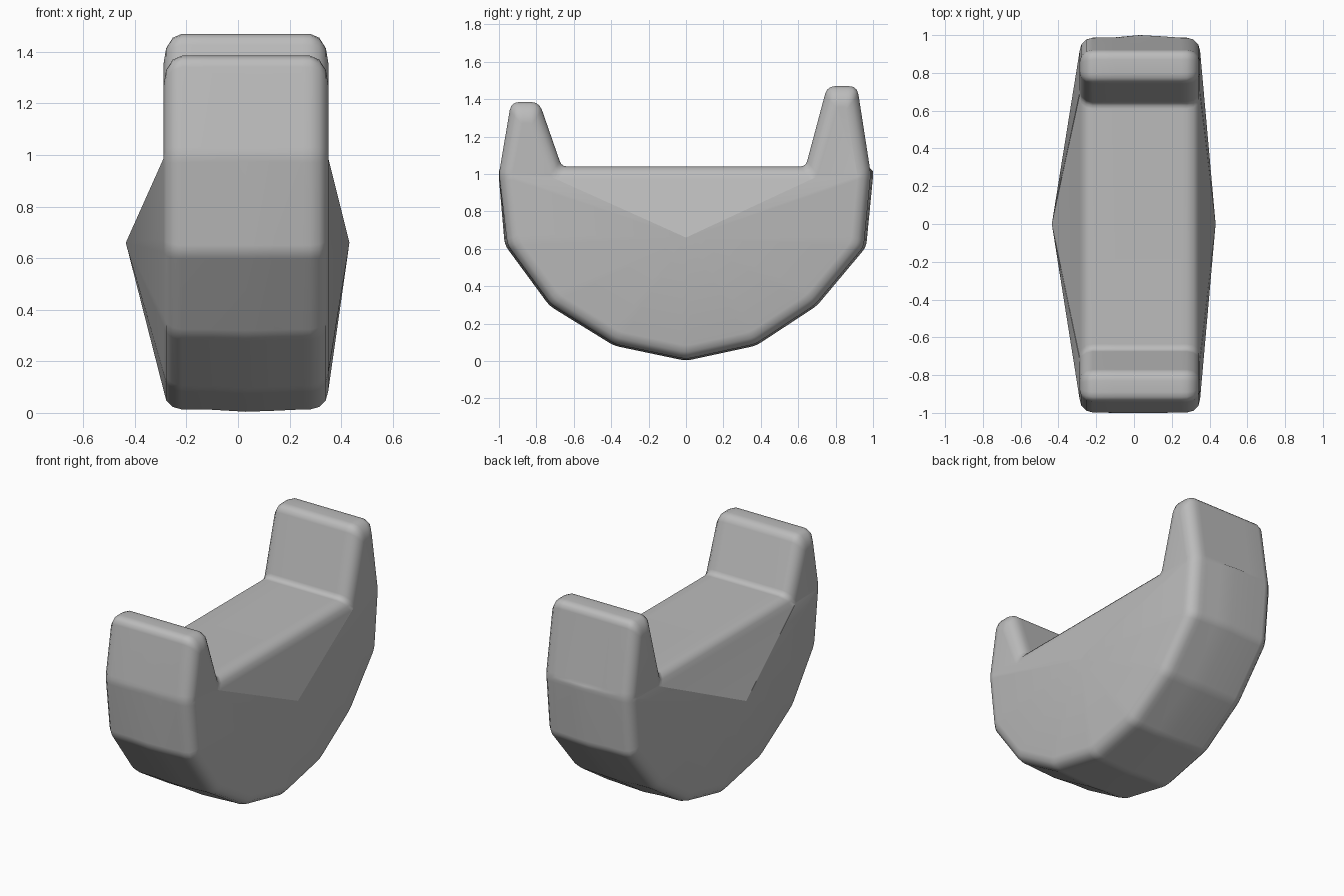
import bpy, bmesh, math
from mathutils import Vector

cube = bpy.data.objects.get("Cube")
if cube:
    bpy.data.objects.remove(cube)

# Side profile (y, z): front horn, deck, rear horn, then the faceted hull
PROFILE = [(-1, 1), (-0.935, 1.385), (-0.785, 1.385), (-0.665, 1.04), (0.64, 1.04),
           (0.755, 1.47), (0.915, 1.47), (0.988, 1), (0.95, 0.61), (0.69, 0.3),
           (0.37, 0.09), (0, 0.01), (-0.38, 0.09), (-0.72, 0.3), (-0.955, 0.62)]
HORN_TIPS = (1, 2, 5, 6)
LEFT, RIGHT, RADIUS, CENTRE = 0.35, -0.288, 0.07, Vector((0, 0.66))
STEPS = 3


def inset_profile(depth):
    """Move every profile edge inward by depth and return the mitred corners."""
    pts = [Vector(p) for p in PROFILE]
    result = []
    for i, p in enumerate(pts):
        a = (p - pts[i - 1]).normalized()
        b = (pts[(i + 1) % len(pts)] - p).normalized()
        na, nb = Vector((a.y, -a.x)), Vector((b.y, -b.x))
        q = p + (na + nb) * depth / (1 + na.dot(nb))
        if i in HORN_TIPS:
            q.y -= depth * 0.6
        result.append(q)
    return result


def rounded(pts, depth):
    """Soften each corner with a short curve."""
    result = []
    for i, p in enumerate(pts):
        size = 0.045 - 0.45 * depth if i in HORN_TIPS else 0.03
        a = p + (pts[i - 1] - p).normalized() * size
        b = p + (pts[(i + 1) % len(pts)] - p).normalized() * size
        for k in range(STEPS + 1):
            t = k / STEPS
            result.append(a * (1 - t) ** 2 + p * 2 * t * (1 - t) + b * t * t)
    return result


# Cross sections from right to left: rounded rim, slight crown, rounded rim
sections = []
for k in range(4):
    a = k * math.pi / 6
    sections.append((RIGHT + RADIUS * (1 - math.cos(a)), RADIUS * (1 - math.sin(a)), 1))
sections += [(-0.1, 0, 1.002), (0.03, 0, 1.014), (0.14, 0, 1.008), (0.25, 0, 1)]
for k in range(3, -1, -1):
    a = k * math.pi / 6
    sections.append((LEFT - RADIUS * (1 - math.cos(a)), RADIUS * (1 - math.sin(a)), 1))

bm = bmesh.new()
rings = []
for x, depth, crown in sections:
    ring = []
    for p in rounded(inset_profile(depth), depth):
        if p.y < 1.02:
            p = CENTRE + (p - CENTRE) * crown
        ring.append(bm.verts.new((x, max(p.x, -1), p.y)))
    rings.append(ring)

# Outer skin
count = len(rings[0])
for r, s in zip(rings, rings[1:]):
    for i in range(count):
        j = (i + 1) % count
        bm.faces.new((r[i], r[j], s[j], s[i]))

# Sides: flat horn cheeks and a shallow pyramid over the hull
n = STEPS + 1
front_cheek = range(1, 3 * n + 2)
rear_cheek = range(4 * n + 2, 7 * n + 3)
for ring, peak in ((rings[0], -0.435), (rings[-1], 0.432)):
    hub = bm.verts.new((peak, 0, CENTRE.y))
    hull = [i for i in range(count)
            if i not in front_cheek[1:-1] and i not in rear_cheek[1:-1]]
    for cheek in (front_cheek, rear_cheek):
        bm.faces.new([ring[i] for i in cheek])
    for i, j in zip(hull, hull[1:] + hull[:1]):
        bm.faces.new((ring[i], ring[j], hub))
bmesh.ops.recalc_face_normals(bm, faces=bm.faces)

mesh = bpy.data.meshes.new("horned_cradle")
bm.to_mesh(mesh)
bm.free()
body = bpy.data.objects.new("horned_cradle", mesh)
bpy.context.collection.objects.link(body)

# Plain grey material
grey = bpy.data.materials.new("plain_grey")
grey.use_nodes = True
grey.diffuse_color = (0.5, 0.5, 0.5, 1)
grey.node_tree.nodes["Principled BSDF"].inputs["Base Color"].default_value = (0.5, 0.5, 0.5, 1)
mesh.materials.append(grey)

# Smooth shading with crisp facets
bpy.ops.object.select_all(action="DESELECT")
body.select_set(True)
bpy.context.view_layer.objects.active = body
bpy.ops.object.shade_smooth_by_angle(angle=math.radians(35))
weighted = body.modifiers.new("weighted_normals", "WEIGHTED_NORMAL")
weighted.keep_sharp = True
